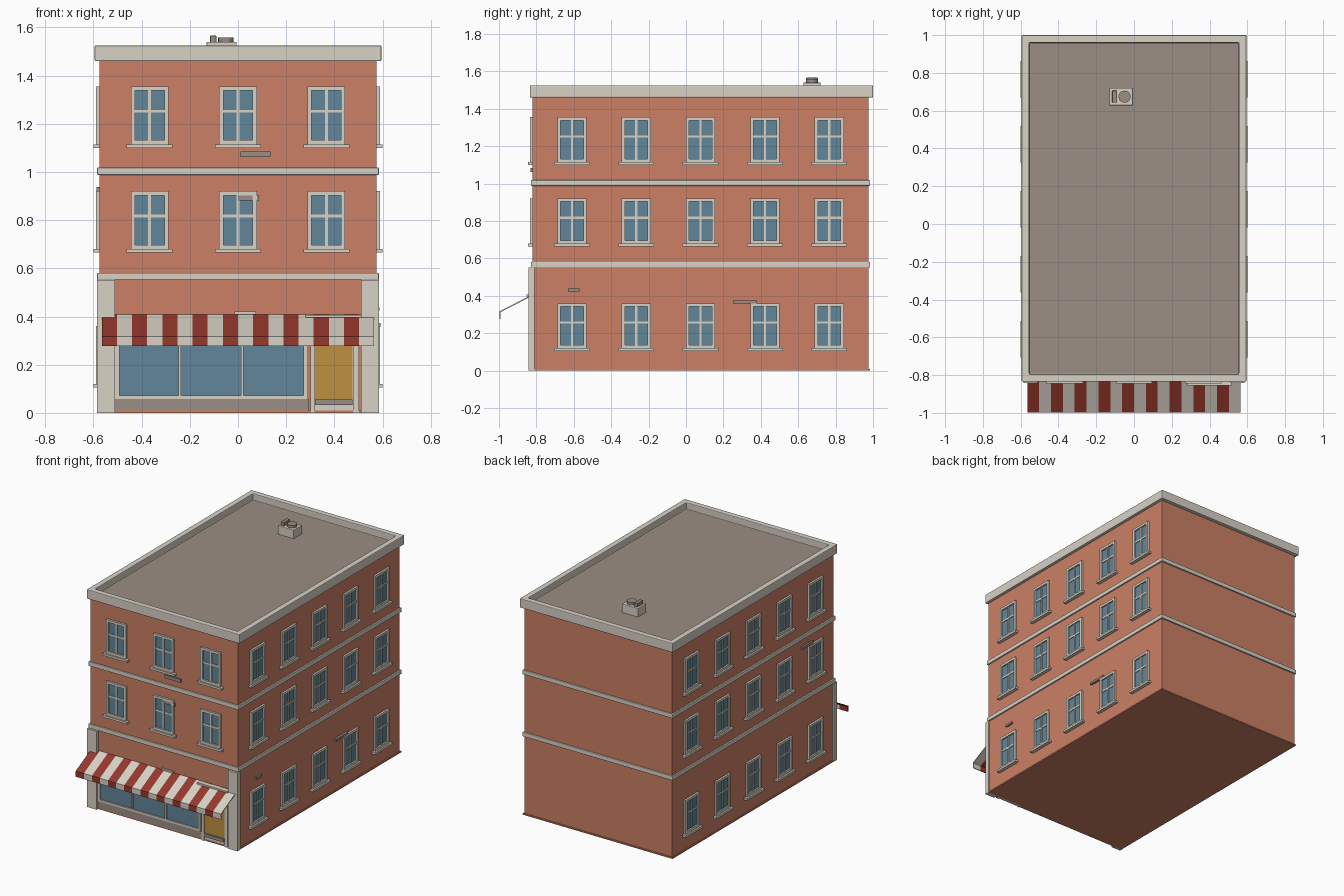
import bpy, bmesh, math

if "Cube" in bpy.data.objects:
    bpy.data.objects.remove(bpy.data.objects["Cube"], do_unlink=True)


def material(name, rgb):
    m = bpy.data.materials.new(name)
    m.use_nodes = True
    col = [(c / 255 / 12.92) if c < 11 else ((c / 255 + 0.055) / 1.055) ** 2.4 for c in rgb] + [1]
    m.diffuse_color = col
    m.node_tree.nodes["Principled BSDF"].inputs["Base Color"].default_value = col
    return m


BRICK, CREAM, GLASS, RED, YELLOW, ROOF = range(6)
MATS = [material("brick", (204, 128, 101)), material("cream_trim", (216, 210, 198)),
        material("window_glass", (97, 134, 153)), material("awning_red", (150, 56, 44)),
        material("door_yellow", (190, 144, 62)), material("roof_taupe", (155, 142, 131))]

# wall planes of the brick body
WX, FRONT, BACK = 0.575, -0.82, 0.975


def place(side, u, d, z):
    """Map distance along a wall, distance out of it and height to a point."""
    if side == "front":
        return (u, FRONT - d, z)
    if side == "right":
        return (-WX - d, u, z)
    if side == "left":
        return (WX + d, u, z)
    return (u, d, z)


def add_box(bm, mat, u, d, z, side=None):
    """Box spanning the pairs u, d and z."""
    new = bmesh.ops.create_cube(bm, size=1)["verts"]
    for v in new:
        v.co = place(side, *[r[0] if c < 0 else r[1] for c, r in zip(v.co, (u, d, z))])
    faces = {f for v in new for f in v.link_faces}
    for f in faces:
        f.material_index = mat
    return faces


def finish(name, bm, bevel=0):
    bmesh.ops.recalc_face_normals(bm, faces=bm.faces)
    me = bpy.data.meshes.new(name)
    bm.to_mesh(me)
    bm.free()
    for m in MATS:
        me.materials.append(m)
    ob = bpy.data.objects.new(name, me)
    bpy.context.collection.objects.link(ob)
    if bevel:
        b = ob.modifiers.new("soft_edge", "BEVEL")
        b.width, b.segments = bevel, 2
    return ob


def boxes(name, parts, side=None, bevel=0):
    bm = bmesh.new()
    for p in parts:
        add_box(bm, *p, side=side)
    return finish(name, bm, bevel)


# brick body, foot plate and string courses
boxes("brick_body", [(BRICK, (-WX, WX), (FRONT, BACK), (0, 1.47))])
boxes("foot_plate", [(BRICK, (-0.583, 0.583), (-0.828, 0.983), (0, 0.009))])
for label, z in (("lower", 0.551), ("upper", 0.988)):
    boxes(label + "_string_course",
          [(CREAM, (-0.585, 0.585), (-0.83, 0.985), (z, z + 0.03))], bevel=0.004)

# parapet with sunken roof deck
bm = bmesh.new()
add_box(bm, CREAM, (-0.595, 0.595), (-0.835, 1.0), (1.46, 1.525))
top = max(bm.faces, key=lambda f: f.calc_center_median().z)
bmesh.ops.inset_region(bm, faces=[top], thickness=0.057)
inner = bmesh.ops.extrude_discrete_faces(bm, faces=[top])["faces"][0]
inner.material_index = ROOF
for v in inner.verts:
    v.co.z = 1.48
finish("parapet_and_roof", bm, 0.005)


# sash windows
def window(bm, side, u, z):
    """Framed four pane window with its sill; z is the frame bottom."""
    hw, h, t = 0.078, 0.24, 0.017
    add_box(bm, GLASS, (u - hw + t, u + hw - t), (-0.01, 0.003), (z + t, z + h - t), side)
    for s in (-1, 1):
        add_box(bm, CREAM, sorted((u + s * hw, u + s * (hw - t))), (-0.01, 0.014), (z, z + h), side)
    for a in (z, z + h - t):
        add_box(bm, CREAM, (u - hw + t, u + hw - t), (-0.01, 0.014), (a, a + t), side)
    add_box(bm, CREAM, (u - 0.006, u + 0.006), (-0.01, 0.009), (z + t, z + h - t), side)
    mid = z + h * 0.57
    add_box(bm, CREAM, (u - hw + t, u + hw - t), (-0.01, 0.008), (mid - 0.006, mid + 0.006), side)
    add_box(bm, CREAM, (u - 0.096, u + 0.096), (-0.01, 0.025), (z - 0.015, z), side)


side_spots = [-0.61 + 0.344 * i for i in range(5)]
for side, spots, floors in (("front", (-0.367, 0, 0.367), (0.68, 1.115)),
                            ("left", side_spots, (0.12, 0.68, 1.115)),
                            ("right", side_spots, (0.12, 0.68, 1.115))):
    bm = bmesh.new()
    for z in floors:
        for u in spots:
            window(bm, side, u, z)
    finish(side + "_windows", bm)

# corner pilasters of the shop front
boxes("shop_pilasters", [(CREAM, r, (-0.01, 0.022), (0, 0.551))
                         for r in ((-0.585, -0.51), (0.51, 0.585))], "front")

# display window with mullions, on a low stall riser
shop = [(ROOF, (-0.51, 0.295), (-0.01, 0.008), (0, 0.058)),
        (GLASS, (-0.495, 0.278), (-0.01, 0.004), (0.07, 0.39)),
        (CREAM, (-0.51, 0.29), (-0.01, 0.014), (0.058, 0.072)),
        (CREAM, (-0.51, 0.29), (-0.01, 0.014), (0.38, 0.395))]
for u, w in ((-0.501, 0.009), (-0.242, 0.005), (0.018, 0.005), (0.281, 0.009)):
    shop.append((CREAM, (u - w, u + w), (-0.01, 0.014), (0.065, 0.39)))
boxes("display_window", shop, "front")

# shop door
boxes("shop_door", [(CREAM, (0.3, 0.502), (-0.01, 0.006), (0, 0.395)),
                    (YELLOW, (0.32, 0.475), (-0.01, 0.009), (0.055, 0.38)),
                    (CREAM, (0.3, 0.318), (-0.01, 0.014), (0, 0.395)),
                    (CREAM, (0.477, 0.502), (-0.01, 0.014), (0, 0.395)),
                    (ROOF, (0.32, 0.475), (-0.01, 0.02), (0.033, 0.055))], "front")

# striped awning: sloped cloth and hanging valance
bm = bmesh.new()
profile = [(-0.82, 0.408), (-0.997, 0.317), (-0.997, 0.277), (-0.991, 0.277),
           (-0.991, 0.313), (-0.82, 0.401)]
stripes, half = 18, 0.565
rings = []
for i in range(stripes + 1):
    x = -half + 2 * half * i / stripes
    rings.append([bm.verts.new((x, y, z)) for y, z in profile])
for i in range(stripes):
    a, b = rings[i], rings[i + 1]
    for k in range(len(profile)):
        n = (k + 1) % len(profile)
        f = bm.faces.new((a[k], a[n], b[n], b[k]))
        f.material_index = CREAM if i % 2 else RED
bm.faces.new(rings[0]).material_index = RED
bm.faces.new(rings[-1]).material_index = CREAM
finish("striped_awning", bm)

# small ledges fixed to the walls
boxes("front_ledges", [(ROOF, (0.01, 0.135), (-0.01, 0.012), (1.062, 1.084)),
                       (ROOF, (0.0, 0.088), (-0.01, 0.012), (0.882, 0.902)),
                       (CREAM, (-0.015, 0.075), (-0.01, 0.012), (0.409, 0.42)),
                       (CREAM, (0.28, 0.515), (-0.01, 0.034), (0.396, 0.407))], "front")
boxes("left_ledges", [(ROOF, (-0.63, -0.57), (-0.01, 0.012), (0.424, 0.438)),
                      (ROOF, (0.25, 0.38), (-0.01, 0.016), (0.358, 0.374))], "left")
boxes("right_ledge", [(ROOF, (-0.58, -0.46), (-0.01, 0.012), (0.922, 0.938))], "right")

# rooftop air unit with fan cap and outlet
boxes("air_unit", [(CREAM, (-0.13, -0.006), (0.628, 0.72), (1.47, 1.54)),
                   (ROOF, (-0.116, -0.09), (0.642, 0.706), (1.53, 1.566))], bevel=0.003)
bpy.ops.mesh.primitive_cylinder_add(vertices=20, radius=0.032, depth=0.02,
                                    location=(-0.05, 0.674, 1.548))
fan = bpy.context.object
fan.name = "air_unit_fan"
fan.data.materials.append(MATS[ROOF])
bpy.ops.object.shade_smooth_by_angle(angle=math.radians(40))
